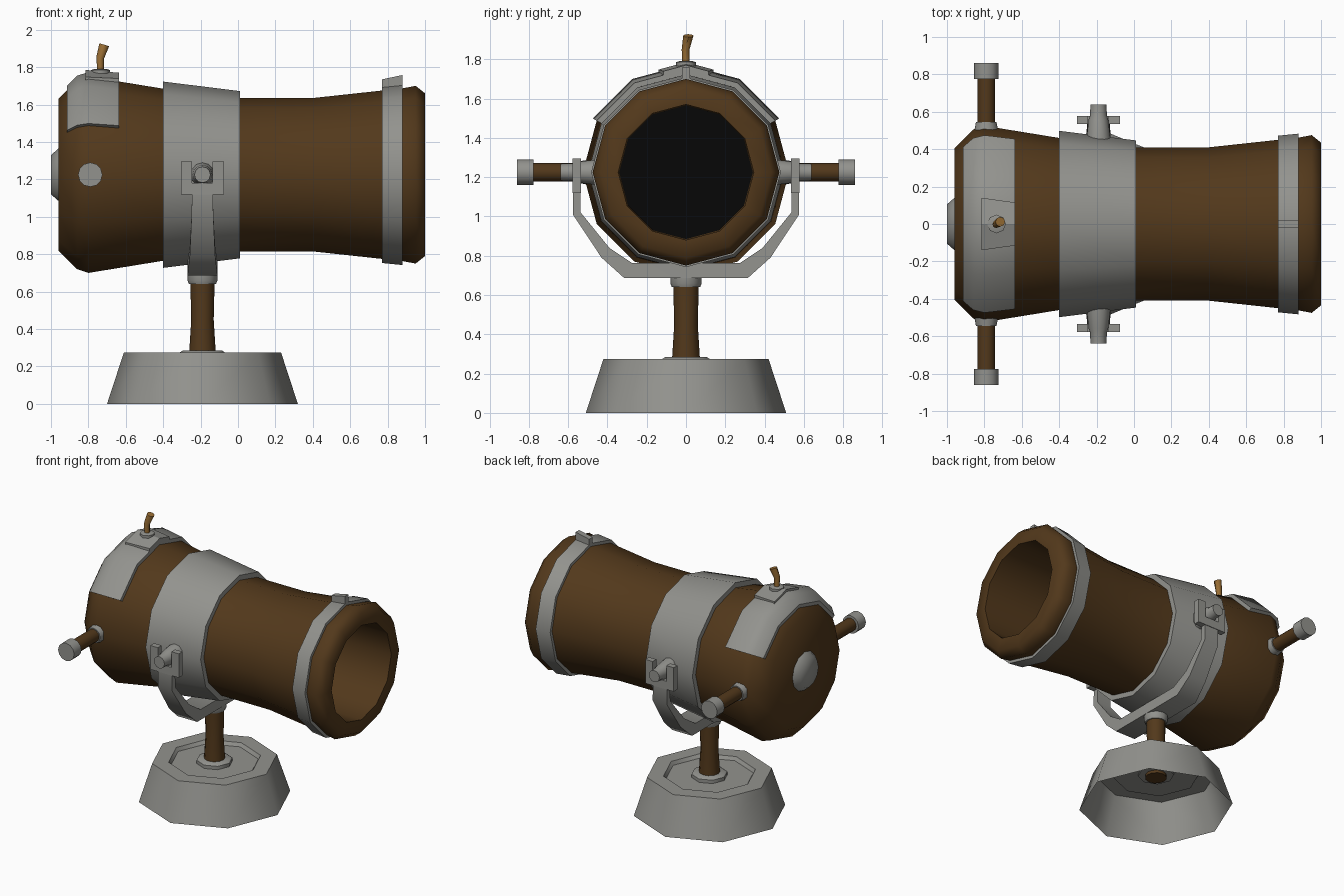
import bpy, bmesh
from math import sin, cos, tau, radians

if "Cube" in bpy.data.objects:
    bpy.data.objects.remove(bpy.data.objects["Cube"])

AX, AZ = -0.19, 1.225      # stand centre in x, barrel axis height


def material(name, rgb):
    m = bpy.data.materials.new(name)
    m.diffuse_color = (*rgb, 1)
    m.use_nodes = True
    m.node_tree.nodes["Principled BSDF"].inputs["Base Color"].default_value = m.diffuse_color
    return m


WOOD = material("wood", (0.085, 0.040, 0.011))
FUSE = material("fuse", (0.33, 0.16, 0.035))
BLACK = material("black", (0.002, 0.002, 0.002))
IRON = material("iron", (0.29, 0.29, 0.27))


def loft(name, rings, mat=IRON, caps=(True, True), closed=True, loop=False, angle=46):
    """Skin a list of equal-length point rings."""
    bm = bmesh.new()
    vs = [[bm.verts.new(p) for p in r] for r in rings]
    n = len(vs[0])
    pairs = list(zip(vs, vs[1:])) + ([(vs[-1], vs[0])] if loop else [])
    for a, b in pairs:
        for i in range(n if closed else n - 1):
            j = (i + 1) % n
            bm.faces.new((a[i], a[j], b[j], b[i]))
    for use, r in zip(caps, (vs[0], vs[-1])):
        if use:
            bm.faces.new(r)
    bmesh.ops.recalc_face_normals(bm, faces=bm.faces)
    me = bpy.data.meshes.new(name)
    bm.to_mesh(me)
    bm.free()
    me.shade_smooth()
    me.set_sharp_from_angle(angle=radians(angle))
    me.materials.append(mat)
    ob = bpy.data.objects.new(name, me)
    bpy.context.collection.objects.link(ob)
    return ob


def place(axis, r, t, a, at):
    u, v = r * cos(a), r * sin(a)
    p = {"x": (t, u, v), "y": (u, t, v), "z": (u, v, t)}[axis]
    return tuple(p[i] + at[i] for i in range(3))


def lathe(name, axis, profile, n, at, **kw):
    """Profile is (radius, position along axis)."""
    return loft(name, [[place(axis, r, t, tau * k / n, at) for k in range(n)]
                       for r, t in profile], **kw)


BARREL = (0, 0, AZ)
STAND = (AX, 0, 0)

# Barrel with hollow bore
lathe("barrel", "x", [(.405, -.96), (.505, -.86), (.525, -.80), (.46, -.4), (.41, 0), (.41, .4),
                      (.45, .77), (.462, .88), (.475, .95), (.435, 1), (.345, 1), (.34, -.3)],
      12, BARREL, mat=WOOD, caps=(True, False), angle=62)
lathe("bore_end", "x", [(.34, -.3), (.34, -.305)], 12, BARREL, mat=BLACK)
lathe("rear_knob", "x", [(.14, -.96), (.105, -1)], 12, BARREL, angle=62)

# Metal bands
for name, prof in {
    "middle_band": [(.44, -.40), (.498, -.40), (.447, .01), (.40, .01)],
    "muzzle_band": [(.44, .77), (.472, .77), (.483, .88), (.45, .88)],
}.items():
    lathe(name, "x", prof, 12, BARREL, caps=(False, False), loop=True, angle=35)


def slab(name, x0, x1, w0, w1, z0, z1, drop, thick):
    """Ridge-topped plate centred on y = 0."""
    def ring(x, w, z):
        top = [(x, -w, z - drop * w), (x, 0, z), (x, w, z - drop * w)]
        return top + [(p[0], p[1], p[2] - thick) for p in reversed(top)]
    loft(name, [ring(x0, w0, z0), ring(x1, w1, z1)], angle=10)


slab("sight_block", .77, .88, .02, .02, 1.735, 1.758, 0, .06)

# Breech plate wrapped over the top of the barrel, with the fuse seat on it
outer = [(.475, -.915), (.53, -.86), (.548, -.80), (.525, -.635)]
inner = [(.48, -.635), (.51, -.80), (.49, -.86), (.44, -.915)]
loft("breech_plate", [[place("x", r, t, radians(a), BARREL) for r, t in outer + inner]
                      for a in (30, 60, 90, 120, 150)], angle=35)
slab("fuse_seat", -.815, -.635, .14, .115, 1.785, 1.77, .268, .05)
lathe("fuse_collar", "z", [(.05, 1.75), (.05, 1.785), (.035, 1.79)], 8, (-.735, 0, 0))
path = [(-.735, 0, 1.77, .018), (-.737, -.002, 1.85, .020), (-.715, .012, 1.92, .026)]
loft("fuse", [[(x + r * cos(tau * k / 8), y + r * sin(tau * k / 8), z - .3 * r * cos(tau * k / 8))
               for k in range(8)] for x, y, z, r in path], mat=FUSE)

# Paired side parts: aiming handles, trunnions and their brackets
for s, side in ((-1, "front"), (1, "back")):
    hat = (-.79, 0, AZ)
    lathe(f"{side}_handle", "y", [(.047, s * .50), (.047, s * .78)], 12, hat, mat=WOOD)
    lathe(f"{side}_handle_collar", "y", [(.065, s * .49), (.055, s * .545)], 12, hat)
    lathe(f"{side}_handle_cap", "y", [(.065, s * .775), (.065, s * .86)], 12, hat)
    lathe(f"{side}_trunnion", "y", [(.065, s * .45), (.052, s * .56), (.045, s * .58),
                                    (.043, s * .64)], 12, (AX, 0, AZ))
    u_shape = [(-.115, 1.12), (.115, 1.12), (.115, 1.295), (.055, 1.295),
               (.055, 1.18), (-.055, 1.18), (-.055, 1.295), (-.115, 1.295)]
    loft(f"{side}_bracket", [[(AX + x, y, z) for x, z in u_shape]
                             for y in (s * .535, s * .578)], angle=10)

# Yoke: outer y, z, inner y, z, half width
half = [(.574, 1.15, .536, 1.15, .056), (.574, 1.007, .536, 1.02, .058),
        (.43, .79, .39, .84, .068), (.315, .687, .275, .763, .08)]
whole = [(1, h) for h in half] + [(-1, h) for h in reversed(half)]
loft("yoke", [[(AX - w, s * oy, oz), (AX + w, s * oy, oz), (AX + w, s * iy, iz), (AX - w, s * iy, iz)]
              for s, (oy, oz, iy, iz, w) in whole], angle=50)

# Post and open-bottomed octagonal base
lathe("post_collar", "z", [(.072, .64), (.08, .66), (.08, .70)], 12, STAND)
lathe("post", "z", [(.072, .22), (.07, .29), (.06, .45), (.065, .655)], 12, STAND, mat=WOOD)
lathe("post_flange", "z", [(.12, .24), (.12, .275), (.105, .285)], 8, STAND)
lathe("base", "z", [(.51, 0), (.42, .275), (.31, .275), (.295, .25)], 8, STAND, caps=(False, True))
